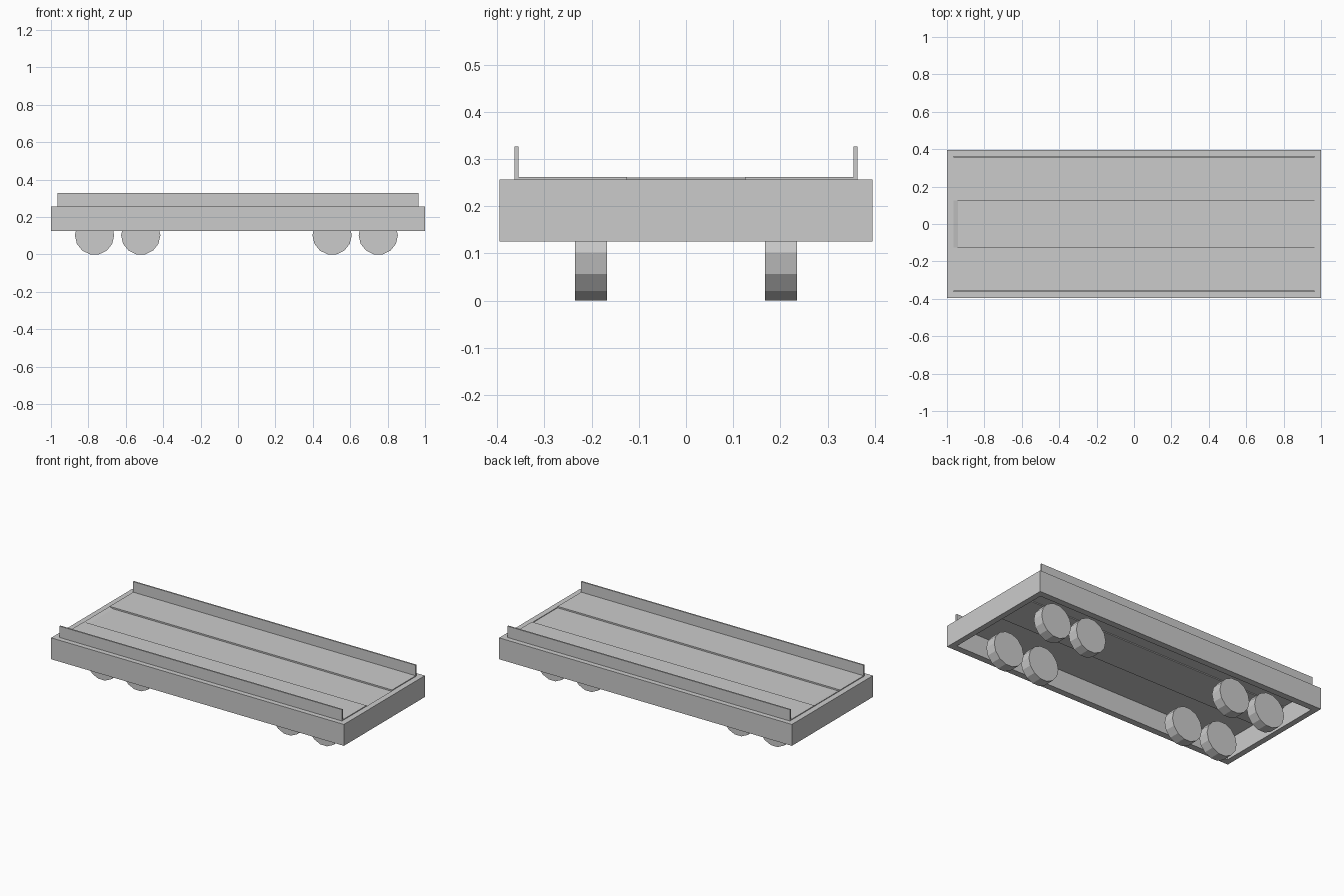
import bpy, bmesh, math

if "Cube" in bpy.data.objects:
    bpy.data.objects.remove(bpy.data.objects["Cube"])


def new_object(name, bm):
    bmesh.ops.recalc_face_normals(bm, faces=bm.faces)
    me = bpy.data.meshes.new(name)
    bm.to_mesh(me)
    bm.free()
    ob = bpy.data.objects.new(name, me)
    bpy.context.collection.objects.link(ob)
    return ob


def box(name, x0, x1, y0, y1, z0, z1):
    bm = bmesh.new()
    bmesh.ops.create_cube(bm, size=1)
    for v in bm.verts:
        v.co = (x1 if v.co.x > 0 else x0,
                y1 if v.co.y > 0 else y0,
                z1 if v.co.z > 0 else z0)
    return new_object(name, bm)


def extrude_y(name, profile, y0, y1):
    bm = bmesh.new()
    face = bm.faces.new([bm.verts.new((x, y0, z)) for x, z in profile])
    res = bmesh.ops.extrude_face_region(bm, geom=[face])
    for v in res["geom"]:
        if isinstance(v, bmesh.types.BMVert):
            v.co.y = y1
    # the starting face is kept as the near cap
    if not face.is_valid:
        bm.faces.new([v for v in bm.verts if v.co.y == y0])
    return new_object(name, bm)


IN_X, IN_Y = 0.965, 0.355
Z0, Z1 = 0.125, 0.257

# Open rectangular skirt frame
bm = bmesh.new()
corners = [(-1, -1), (1, -1), (1, 1), (-1, 1)]
loops = []
for hx, hy, z in ((1, 0.395, Z0), (1, 0.395, Z1), (IN_X, IN_Y, Z1), (IN_X, IN_Y, Z0)):
    loops.append([bm.verts.new((sx * hx, sy * hy, z)) for sx, sy in corners])
for i in range(4):
    a, b = loops[i], loops[(i + 1) % 4]
    for j in range(4):
        k = (j + 1) % 4
        bm.faces.new((a[j], a[k], b[k], b[j]))
new_object("frame", bm)

# Side deck panels and low side rails
for side, s in (("front", -1), ("back", 1)):
    ya, yb = sorted((s * 0.125, s * IN_Y))
    box("deck_panel_" + side, -IN_X, IN_X, ya, yb, 0.248, 0.262)
    ya, yb = sorted((s * IN_Y, s * 0.364))
    box("side_rail_" + side, -IN_X, IN_X, ya, yb, Z1, 0.327)

# Recessed centre panel with a small ramp at the left end
extrude_y("centre_panel",
          [(-IN_X, 0.242), (IN_X, 0.242), (IN_X, 0.253), (-0.94, 0.253), (-IN_X, 0.261)],
          -0.125, 0.125)

# Eight 14-sided wheels
R, SIDES = 0.105, 14
axle_z = R * math.cos(math.pi / SIDES)
for n, x in enumerate((-0.767, -0.52, 0.503, 0.75)):
    for side, s in (("front", -1), ("back", 1)):
        ring = [(x + R * math.cos(2 * math.pi * i / SIDES),
                 axle_z + R * math.sin(2 * math.pi * i / SIDES)) for i in range(SIDES)]
        extrude_y(f"wheel_{side}_{n + 1}", ring, s * 0.168, s * 0.235)
